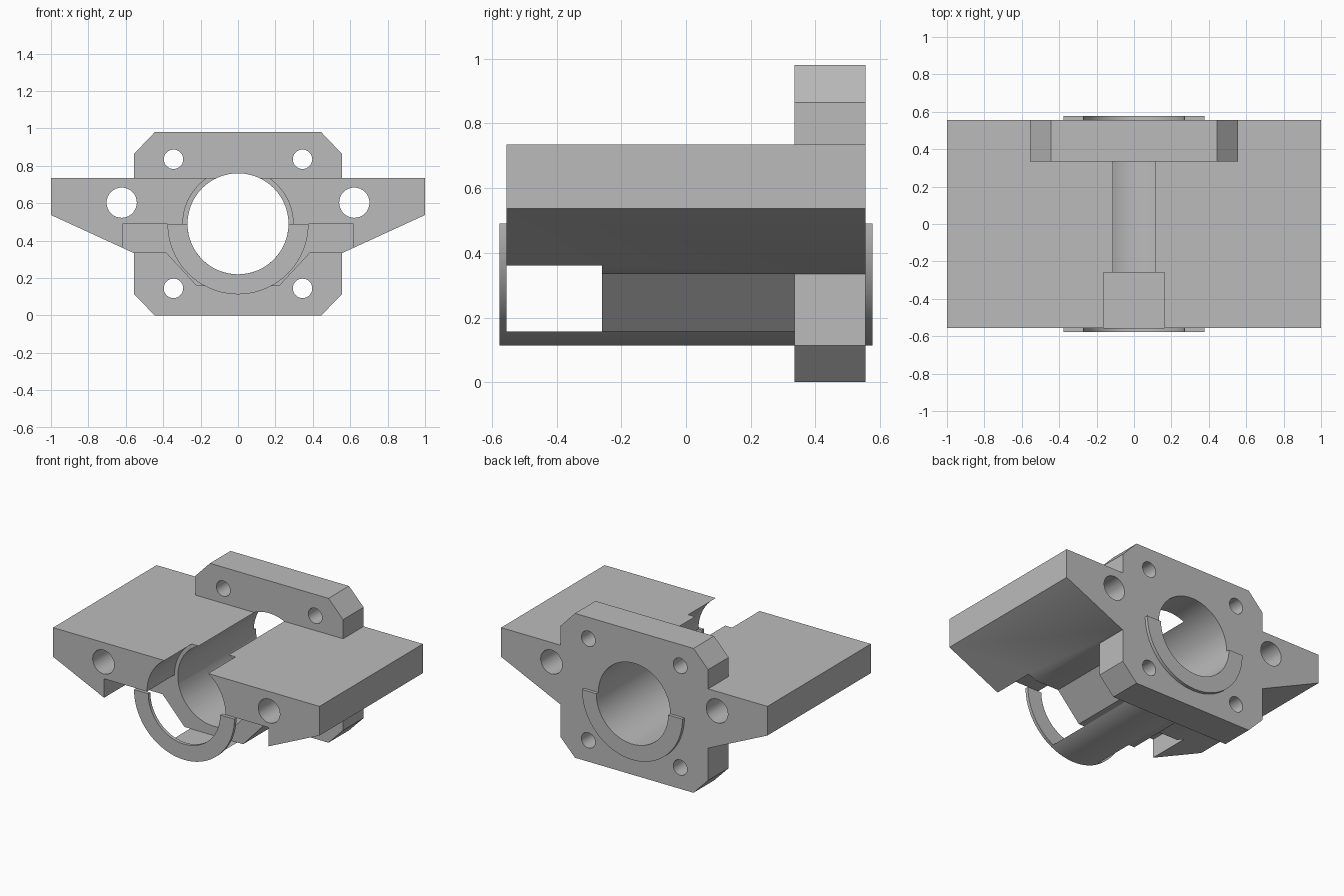
import bpy, bmesh, math

if "Cube" in bpy.data.objects:
    bpy.data.objects.remove(bpy.data.objects["Cube"])

AXIS_Z = 0.49      # height of the bore axis
BORE, SHELL = 0.27, 0.377
FRONT, BACK, LIP = -0.555, 0.555, 0.577

grey = bpy.data.materials.new("plain grey")
grey.diffuse_color = (0.5, 0.5, 0.5, 1)
grey.use_nodes = True
grey.node_tree.nodes["Principled BSDF"].inputs["Base Color"].default_value = grey.diffuse_color


def prism(name, pts, y0, y1):
    """Extrude an (x, z) outline along y."""
    bm = bmesh.new()
    face = bm.faces.new([bm.verts.new((x, y0, z)) for x, z in pts])
    new = bmesh.ops.extrude_face_region(bm, geom=[face])["geom"]
    bmesh.ops.translate(bm, vec=(0, y1 - y0, 0),
                        verts=[v for v in new if isinstance(v, bmesh.types.BMVert)])
    bmesh.ops.recalc_face_normals(bm, faces=bm.faces)
    me = bpy.data.meshes.new(name)
    bm.to_mesh(me)
    bm.free()
    me.materials.append(grey)
    ob = bpy.data.objects.new(name, me)
    bpy.context.collection.objects.link(ob)
    return ob


def arc(r, x=0, z=AXIS_Z, start=0, sweep=2 * math.pi, n=64):
    count = n if sweep >= 2 * math.pi else n + 1
    return [(x + r * math.cos(start + sweep * i / n),
             z + r * math.sin(start + sweep * i / n)) for i in range(count)]


def mirrored(half):
    return half + [(-x, z) for x, z in reversed(half)]


def combine(ob, other, operation):
    mod = ob.modifiers.new("combine", 'BOOLEAN')
    mod.object, mod.operation, mod.solver = other, operation, 'EXACT'
    bpy.context.view_layer.objects.active = ob
    bpy.ops.object.modifier_apply(modifier=mod.name)
    bpy.data.objects.remove(other)


def smooth(ob):
    bpy.ops.object.select_all(action='DESELECT')
    ob.select_set(True)
    bpy.context.view_layer.objects.active = ob
    bpy.ops.object.shade_smooth_by_angle(angle=math.radians(25))


# Winged body with tapered underside
body = prism("winged_body", mirrored([(0.22, 0.157), (0.385, 0.335), (0.56, 0.335),
                                      (1.0, 0.537), (1.0, 0.735)]), FRONT, BACK)

# Chamfered mounting flange at the back
flange = prism("flange", mirrored([(0.445, 0), (0.555, 0.113), (0.555, 0.865),
                                   (0.445, 0.98)]), 0.335, BACK)
combine(body, flange, 'UNION')

# Lower half shell around the bore, with a lip at the back
half_disc = arc(SHELL, start=math.pi, sweep=math.pi, n=40)
combine(body, prism("shell", half_disc, FRONT, LIP), 'UNION')

# Front pocket, counterbore and main bore
pocket = [(-0.617, 0.157), (0.617, 0.157), (0.617, AXIS_Z), (-0.617, AXIS_Z)]
combine(body, prism("pocket", pocket, -0.7, -0.26), 'DIFFERENCE')
combine(body, prism("counterbore", arc(0.295), -0.7, -0.26), 'DIFFERENCE')
combine(body, prism("bore", arc(BORE), -0.8, 0.8), 'DIFFERENCE')

# Flange bolt holes and wing rod holes
for side in (-1, 1):
    for x, z, r in ((0.345, 0.145, 0.052), (0.345, 0.835, 0.052), (0.622, 0.603, 0.081)):
        combine(body, prism("hole", arc(r, side * x, z, n=32), -0.8, 0.8), 'DIFFERENCE')
smooth(body)

# Thin half ring at the front end
ring = prism("front_half_ring",
             half_disc + arc(BORE, start=2 * math.pi, sweep=-math.pi, n=40), -LIP, FRONT)
smooth(ring)
